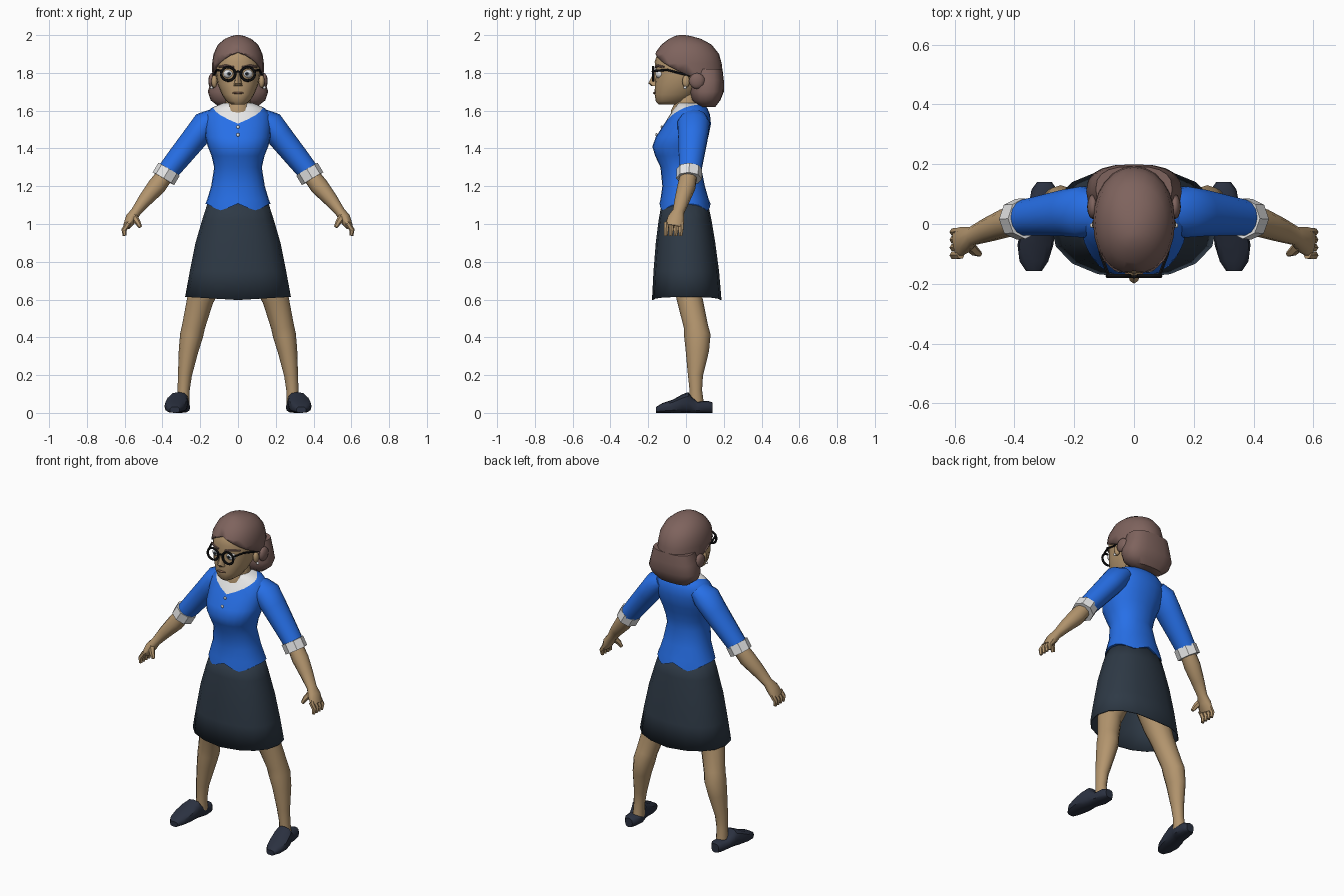
import bpy, bmesh
from math import cos, sin, pi, radians, copysign
from mathutils import Vector

cube = bpy.data.objects.get("Cube")
if cube:
    bpy.data.objects.remove(cube, do_unlink=True)


def material(name, rgb):
    m = bpy.data.materials.new(name)
    m.use_nodes = True
    m.diffuse_color = (*rgb, 1)
    m.node_tree.nodes["Principled BSDF"].inputs["Base Color"].default_value = (*rgb, 1)
    return m


SKIN = material("tan skin", (0.45, 0.30, 0.155))
BLUE = material("blue knit", (0.02, 0.16, 0.80))
WHITE = material("white cloth", (0.80, 0.80, 0.80))
SLATE = material("slate skirt", (0.027, 0.041, 0.060))
NAVY = material("dark shoe", (0.024, 0.031, 0.052))
HAIR = material("brown hair", (0.21, 0.125, 0.11))
BLACK = material("black frame", (0.008, 0.008, 0.009))
LIP = material("brown lip", (0.22, 0.12, 0.075))
IRIS = material("grey iris", (0.20, 0.25, 0.30))


def ring(c, u, v, n=16, p=2.0):
    """Superellipse cross-section spanned by u and v."""
    pts = []
    for i in range(n):
        a = 2 * pi * i / n
        ca, sa = cos(a), sin(a)
        pts.append(Vector(c) + Vector(u) * copysign(abs(ca) ** (2 / p), ca)
                   + Vector(v) * copysign(abs(sa) ** (2 / p), sa))
    return pts


def loft(rings, caps=True):
    bm = bmesh.new()
    loops = [[bm.verts.new(p) for p in r] for r in rings]
    for a, b in zip(loops, loops[1:]):
        for i in range(len(a)):
            j = (i + 1) % len(a)
            bm.faces.new((a[i], a[j], b[j], b[i]))
    if caps:
        bm.faces.new(loops[0])
        bm.faces.new(loops[-1])
    bmesh.ops.recalc_face_normals(bm, faces=bm.faces)
    return bm


def finish(name, bm, mats, mirror=False, angle=45):
    me = bpy.data.meshes.new(name)
    bm.to_mesh(me)
    bm.free()
    for m in mats:
        me.materials.append(m)
    me.shade_smooth()
    me.set_sharp_from_angle(angle=radians(angle))
    ob = bpy.data.objects.new(name, me)
    bpy.context.collection.objects.link(ob)
    if mirror:
        ob.modifiers.new("Mirror", "MIRROR")
    return ob


def stack(rows, n=16, p=2.0, caps=True):
    """Upright body from rows of height, half width, front y, back y."""
    return loft([ring((0, (f + b) / 2, z), (w, 0, 0), (0, (b - f) / 2, 0), n, p)
                 for z, w, f, b in rows], caps)


def tube(name, rows, mat, n=10, mirror=True, angle=50):
    """Limb along points, each with its side and depth radius."""
    pts = [Vector(r[:3]) for r in rows]
    rings = []
    for i, r in enumerate(rows):
        t = (pts[min(i + 1, len(pts) - 1)] - pts[max(i - 1, 0)]).normalized()
        ref = Vector((1, 0, 0)) if abs(t.y) > 0.7 else Vector((0, 1, 0))
        u = t.cross(ref).normalized()
        rings.append(ring(pts[i], u * r[3], t.cross(u) * r[-1], n))
    return finish(name, loft(rings), [mat], mirror, angle)


def ball(name, c, size, mat, mirror=False):
    bm = bmesh.new()
    bmesh.ops.create_uvsphere(bm, u_segments=12, v_segments=8, radius=1)
    bmesh.ops.scale(bm, vec=size, verts=bm.verts)
    bmesh.ops.translate(bm, vec=c, verts=bm.verts)
    return finish(name, bm, [mat], mirror)


def cut(bm, co, no, below=False):
    bmesh.ops.bisect_plane(bm, geom=bm.verts[:] + bm.edges[:] + bm.faces[:], dist=1e-5,
                           plane_co=co, plane_no=no, clear_inner=below)


def plane(a, b, c):
    a, b, c = Vector(a), Vector(b), Vector(c)
    no = (b - a).cross(c - a).normalized()
    return a, no if no.z > 0 else -no


# Knit top with white neckline and scalloped hem
bm = stack([(1.08, .172, -.14, .13), (1.13, .163, -.135, .12), (1.2, .142, -.125, .1),
            (1.3, .126, -.135, .08), (1.36, .14, -.163, .09), (1.41, .16, -.178, .1),
            (1.46, .172, -.16, .118), (1.53, .178, -.115, .132), (1.58, .172, -.085, .127),
            (1.615, .14, -.06, .112), (1.64, .08, -.05, .085)], n=24, p=2.2)
for v in bm.verts:
    if v.co.z < 1.1:
        v.co.z = 1.09 + 0.018 * cos(v.co.x * 35)
cut(bm, (0, 0, 0), (1, 0, 0), below=True)
co, no = plane((0, -.105, 1.535), (.15, -.03, 1.612), (0, .12, 1.63))
cut(bm, co, no)
for f in bm.faces:
    f.material_index = int((f.calc_center_median() - co).dot(no) > 0)
finish("knit_top", bm, [BLUE, WHITE], True, 60)
for i, (y, z) in enumerate([(-.128, 1.513), (-.156, 1.472)]):
    ball(f"button_{i + 1}", (0, y, z), (.009, .006, .009), WHITE)

# Skirt, open below
bm = stack([(1.13, .155, -.125, .112), (1.02, .19, -.145, .135), (.9, .225, -.16, .155),
            (.75, .255, -.172, .175), (.6, .28, -.18, .188)], n=16, p=2.3, caps=False)
for v in bm.verts:
    if v.co.z < 0.65:
        v.co.z += 0.06 * abs(v.co.x) - 0.002
skirt = finish("skirt", bm, [SLATE], angle=35)
mod = skirt.modifiers.new("Thickness", "SOLIDIFY")
mod.thickness = 0.006

# Sleeves, cuffs and forearms
tube("sleeves", [(.12, .04, 1.565, .05, .07), (.17, .04, 1.53, .072, .087),
                 (.225, .037, 1.46, .068, .08), (.31, .028, 1.355, .062, .068),
                 (.39, .018, 1.255, .055, .058)], BLUE, 14)
tube("cuffs", [(.365, .018, 1.29, .066, .068), (.395, .016, 1.24, .066, .068)], WHITE, 8, angle=30)
tube("forearms", [(.385, .015, 1.26, .045), (.43, .003, 1.2, .049), (.49, -.02, 1.13, .038, .041),
                  (.54, -.04, 1.065, .027, .032), (.565, -.052, 1.03, .031, .046),
                  (.59, -.062, .985, .02, .05)], SKIN)
for i in range(4):
    y = -.103 + .026 * i
    tube(f"fingers_{i + 1}", [(.58, y, 1.005, .015), (.604, y - .002, .968, .014),
                              (.6, y - .004, .938, .01)], SKIN, 6)
tube("thumbs", [(.553, -.07, 1.04, .02), (.532, -.092, 1.01, .016), (.517, -.1, .983, .01)], SKIN, 6)

# Legs and shoes
tube("legs", [(.1, 0, .85, .09), (.16, .01, .7, .08), (.2, .02, .6, .07, .068),
              (.235, .052, .46, .061, .064), (.246, .06, .41, .061, .07), (.262, .06, .33, .052, .062),
              (.281, .05, .2, .037, .04), (.288, .052, .12, .032, .033),
              (.29, .055, .045, .034, .04)], SKIN, 12)
shoe = [(.14, .30, .025, .055), (.115, .30, .043, .064), (.06, .303, .05, .06),
        (.03, .31, .051, .085), (.012, .315, .052, .11), (-.02, .322, .058, .098),
        (-.07, .33, .06, .07), (-.125, .335, .048, .052), (-.158, .335, .026, .032)]
finish("shoes", loft([ring((x, y, h / 2), (w, 0, 0), (0, 0, h / 2), 12, 2.7)
                      for y, x, w, h in shoe]), [NAVY], True, 40)

# Neck, head and nose
finish("neck", stack([(1.55, .065, -.07, .06), (1.6, .075, -.08, .07), (1.64, .068, -.06, .075),
                      (1.7, .062, -.05, .07)]), [SKIN])
finish("head", stack([(1.633, .035, -.145, -.04), (1.65, .062, -.16, .01), (1.685, .085, -.166, .05),
                      (1.74, .108, -.165, .1), (1.80, .118, -.16, .12), (1.86, .118, -.166, .13),
                      (1.92, .1, -.145, .12), (1.96, .07, -.09, .08)], n=20, p=2.2), [SKIN])
finish("nose", stack([(1.805, .009, -.168, -.13), (1.745, .02, -.2, -.13),
                      (1.73, .025, -.182, -.13)], n=8), [SKIN])
ball("lips", (0, -.166, 1.694), (.031, .008, .006), LIP)
ball("ears", (.125, .0, 1.755), (.016, .02, .034), SKIN, True)
ball("earrings", (.14, -.005, 1.722), (.008, .008, .008), WHITE, True)

# Eyes, coloured outward from the pupil
bm = bmesh.new()
bmesh.ops.create_uvsphere(bm, u_segments=16, v_segments=16, radius=1)
for v in bm.verts:
    x, y, z = v.co
    v.co = (.051 + .027 * x, -.138 - .024 * z, 1.795 + .024 * y)
    v.co.y += .15 * (v.co.x - .051)
bm.normal_update()
for f in bm.faces:
    depth = -f.calc_center_median().y
    f.material_index = 2 if depth > .1608 else 1 if depth > .159 else 0
bmesh.ops.recalc_face_normals(bm, faces=bm.faces)
finish("eyes", bm, [WHITE, IRIS, BLACK], True)
tube("brows", [(.022, -.16, 1.83, .006), (.065, -.149, 1.838, .007), (.1, -.118, 1.832, .005)], HAIR, 6)

# Glasses
circle = [2 * pi * i / 20 for i in range(21)]
tube("glasses_rims", [(.052 + .037 * cos(a), -.174, 1.795 + .036 * sin(a), .007) for a in circle], BLACK, 6)
tube("glasses_bridge", [(-.018, -.174, 1.803, .005), (0, -.178, 1.808, .005),
                        (.018, -.174, 1.803, .005)], BLACK, 6, False)
tube("glasses_arms", [(.085, -.172, 1.81, .006), (.112, -.1, 1.816, .006), (.128, .02, 1.785, .006)], BLACK, 6)

# Hair: parted cap trimmed along the hairline, and a solid bob behind
bm = stack([(1.68, .135, -.17, .198), (1.78, .136, -.17, .197), (1.85, .137, -.177, .189),
            (1.9, .13, -.167, .175), (1.95, .106, -.13, .135), (1.98, .07, -.09, .08),
            (1.995, .035, -.06, .025), (2.0, .008, -.035, -.005)], n=24, p=2.1)
cut(bm, (0, 0, 0), (1, 0, 0), below=True)
cut(bm, *plane((0, -.17, 1.918), (.11, -.14, 1.858), (.135, .02, 1.785)), below=True)
cap = finish("hair_cap", bm, [HAIR], True, 60)
mod = cap.modifiers.new("Thickness", "SOLIDIFY")
mod.thickness = 0.012
finish("hair_bob", stack([(1.62, .10, .07, .155), (1.655, .145, .03, .182), (1.7, .16, .02, .2),
                          (1.76, .143, .025, .2), (1.82, .128, .04, .193)], n=20, p=2.6), [HAIR])
ball("side_locks", (.137, .058, 1.757), (.02, .042, .042), HAIR, True)
